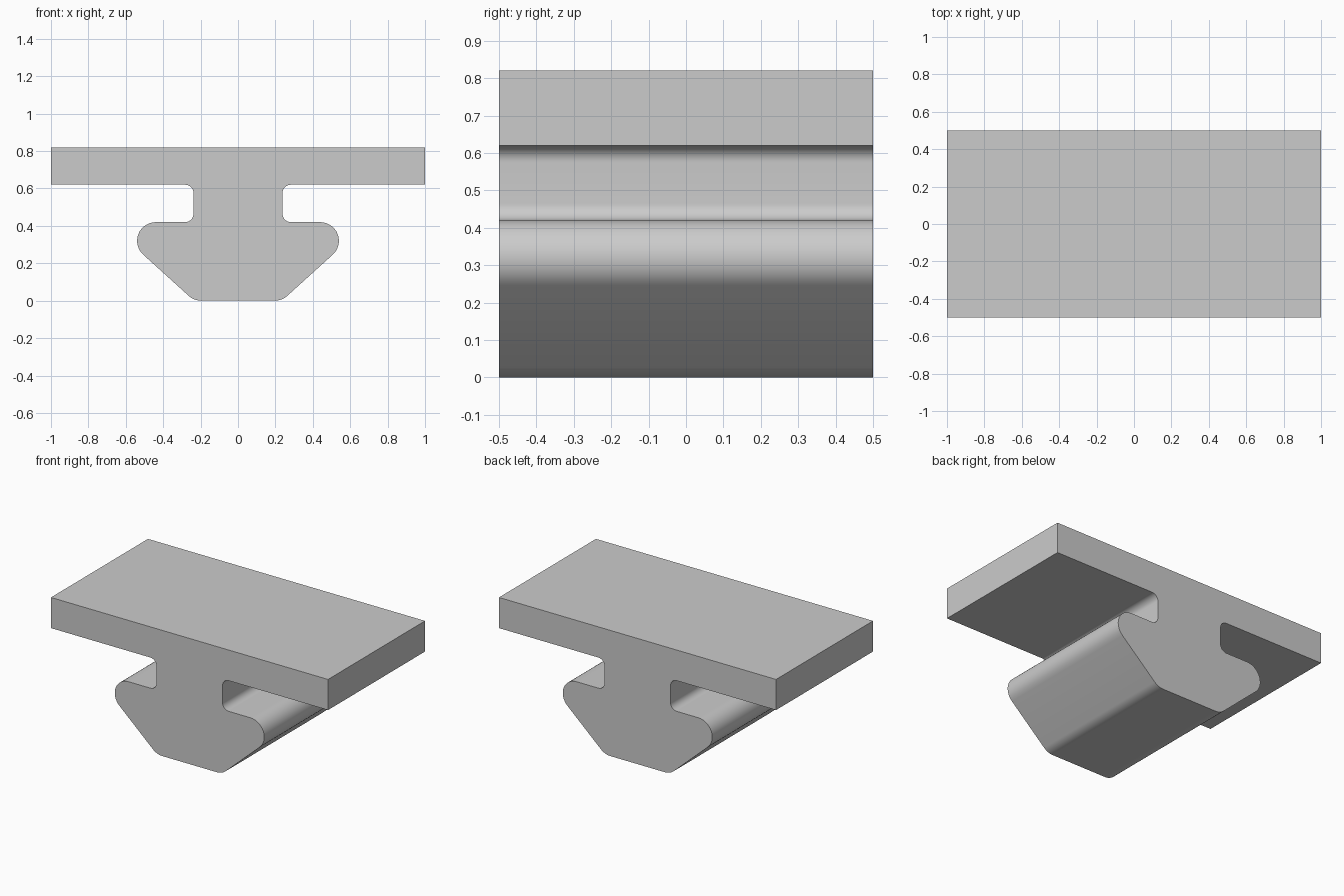
import bpy
import bmesh
import math
from mathutils import Vector

cube = bpy.data.objects.get("Cube")
if cube:
    bpy.data.objects.remove(cube, do_unlink=True)

DEPTH = 1.0
SEGMENTS = 14


def fillet(before, corner, after, radius):
    """Points of a tangent arc that rounds one profile corner."""
    if radius == 0:
        return [corner]
    a = (before - corner).normalized()
    b = (after - corner).normalized()
    half = a.angle(b) / 2
    centre = corner + (a + b).normalized() * radius / math.sin(half)
    start = corner + a * radius / math.tan(half) - centre
    end = corner + b * radius / math.tan(half) - centre
    sweep = math.atan2(start.x * end.y - start.y * end.x, start.dot(end))
    points = []
    for i in range(SEGMENTS + 1):
        t = sweep * i / SEGMENTS
        c, s = math.cos(t), math.sin(t)
        points.append(centre + Vector((start.x * c - start.y * s,
                                       start.x * s + start.y * c)))
    return points


# Half profile from the foot up to the plate: x, z, corner radius
half_profile = [
    (0.235, 0.0, 0.1),      # foot
    (0.699, 0.42, 0.1),     # rounded shoulder
    (0.238, 0.42, 0.045),   # neck bottom
    (0.238, 0.62, 0.045),   # neck top
    (1.0, 0.62, 0),         # plate underside
    (1.0, 0.82, 0),         # plate top
]
corners = half_profile + [(-x, z, r) for x, z, r in reversed(half_profile)]
places = [Vector((x, z)) for x, z, r in corners]
outline = []
for i, (x, z, r) in enumerate(corners):
    outline += fillet(places[i - 1], places[i], places[(i + 1) % len(places)], r)

# Extrude the outline front to back
bm = bmesh.new()
front = bm.faces.new([bm.verts.new((p.x, -DEPTH / 2, p.y)) for p in outline])
extruded = bmesh.ops.extrude_face_region(bm, geom=[front], use_keep_orig=True)
back_verts = [g for g in extruded["geom"] if isinstance(g, bmesh.types.BMVert)]
bmesh.ops.translate(bm, verts=back_verts, vec=(0, DEPTH, 0))
bmesh.ops.recalc_face_normals(bm, faces=bm.faces)
mesh = bpy.data.meshes.new("slot_rail")
bm.to_mesh(mesh)
bm.free()
rail = bpy.data.objects.new("slot_rail", mesh)
bpy.context.collection.objects.link(rail)

# Plain grey material
grey = bpy.data.materials.new("light_grey")
grey.use_nodes = True
colour = (0.6, 0.6, 0.6, 1)
grey.diffuse_color = colour
grey.node_tree.nodes["Principled BSDF"].inputs["Base Color"].default_value = colour
mesh.materials.append(grey)

# Smooth fillets, crisp edges
bpy.ops.object.select_all(action="DESELECT")
rail.select_set(True)
bpy.context.view_layer.objects.active = rail
bpy.ops.object.shade_smooth_by_angle(angle=math.radians(30))
